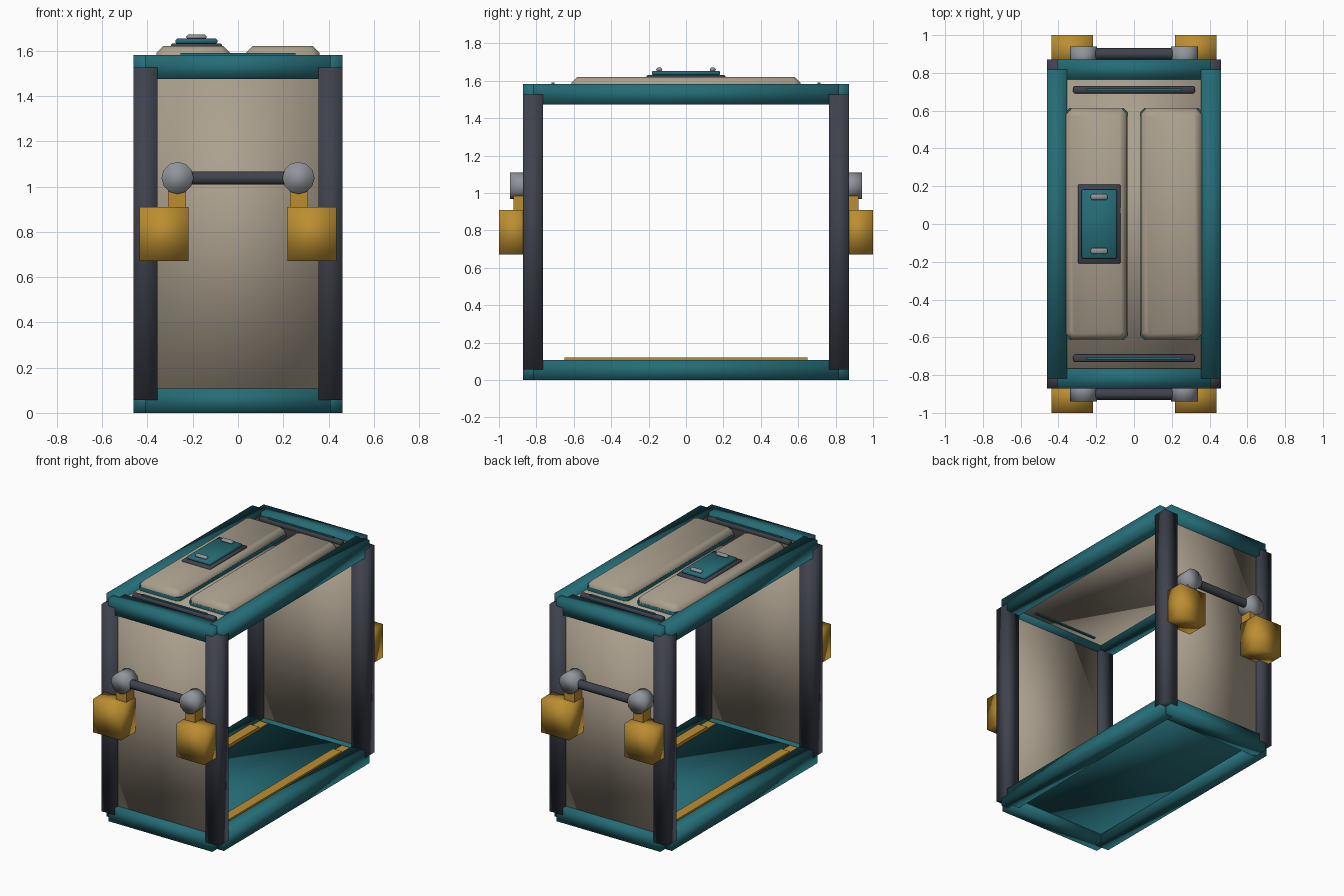
import bpy, bmesh, math
from mathutils import Matrix

if "Cube" in bpy.data.objects:
    bpy.data.objects.remove(bpy.data.objects["Cube"])


def material(name, rgb):
    m = bpy.data.materials.new(name)
    m.diffuse_color = (*rgb, 1)
    m.use_nodes = True
    m.node_tree.nodes["Principled BSDF"].inputs["Base Color"].default_value = m.diffuse_color
    return m


TEAL = material("teal", (0.018, 0.15, 0.18))
BEIGE = material("beige", (0.41, 0.352, 0.27))
DARK = material("charcoal", (0.05, 0.055, 0.075))
GOLD = material("ochre", (0.50, 0.27, 0.03))
SILVER = material("grey metal", (0.28, 0.30, 0.33))


def finish(name, bm, mat, angle):
    me = bpy.data.meshes.new(name)
    bmesh.ops.recalc_face_normals(bm, faces=bm.faces)
    bm.to_mesh(me)
    bm.free()
    me.materials.append(mat)
    ob = bpy.data.objects.new(name, me)
    bpy.context.collection.objects.link(ob)
    bpy.ops.object.select_all(action='DESELECT')
    ob.select_set(True)
    bpy.context.view_layer.objects.active = ob
    bpy.ops.object.shade_smooth_by_angle(angle=math.radians(angle))
    return ob


def direction(edge):
    return (edge.verts[1].co - edge.verts[0].co).normalized()


def box(name, mat, x, y, z, bevel=0.0, along=None, angle=50, crown=0.0):
    """Box from (min, max) ranges. along: chamfer only the edges on that axis.
    crown: afterwards chamfer the rim of the top face."""
    bm = bmesh.new()
    bmesh.ops.create_cube(bm, size=1)
    for v in bm.verts:
        for i, r in enumerate((x, y, z)):
            v.co[i] = r[0] if v.co[i] < 0 else r[1]
    if bevel:
        edges = [e for e in bm.edges if along is None or abs(direction(e)[along]) > 0.9]
        bmesh.ops.bevel(bm, geom=edges, offset=bevel, segments=1, affect='EDGES')
    if crown:
        rim = [e for e in bm.edges if all(v.co.z > z[1] - 1e-4 for v in e.verts)]
        bmesh.ops.bevel(bm, geom=rim, offset=crown, segments=1, affect='EDGES')
    return finish(name, bm, mat, angle)


def cylinder(name, mat, centre, radius, depth, axis, sides, angle):
    bm = bmesh.new()
    rot = Matrix.Rotation(math.pi / 2, 4, axis)
    bmesh.ops.create_cone(bm, cap_ends=True, segments=sides, radius1=radius,
                          radius2=radius, depth=depth,
                          matrix=Matrix.Translation(centre) @ rot)
    return finish(name, bm, mat, angle)


def span(s, a, b):
    return tuple(sorted((s * a, s * b)))


# Frame: square teal beams and charcoal posts, each ending at its neighbours' centre lines
for level, z in (("bottom", (0, 0.108)), ("top", (1.474, 1.582))):
    for s, side in ((-1, "left"), (1, "right")):
        box(f"{level}_{side}_beam", TEAL, span(s, 0.355, 0.461), (-0.817, 0.817), z, angle=180)
    for s, side in ((-1, "front"), (1, "back")):
        box(f"{level}_{side}_beam", TEAL, (-0.408, 0.408), span(s, 0.765, 0.871), z, angle=180)
for sx, sn in ((-1, "left"), (1, "right")):
    for sy, fn in ((-1, "front"), (1, "back")):
        box(f"{fn}_{sn}_post", DARK, span(sx, 0.355, 0.4613), span(sy, 0.765, 0.8713),
            (0.056, 1.526), angle=180)

# Floor with two runner strips, each a low strip with a raised middle
box("floor", TEAL, (-0.40, 0.40), (-0.82, 0.82), (0.06, 0.098), angle=180)
for s, side in ((-1, "left"), (1, "right")):
    box(f"{side}_floor_strip", GOLD, span(s, 0.29, 0.36), (-0.75, 0.75), (0.09, 0.107))
    box(f"{side}_floor_strip_ridge", GOLD, span(s, 0.29, 0.36), (-0.65, 0.65), (0.1, 0.12))

# Front, back and roof panels with softly blended shading
for s, side in ((-1, "front"), (1, "back")):
    box(f"{side}_panel", BEIGE, (-0.40, 0.40), span(s, 0.80, 0.838), (0.05, 1.53), angle=180)
box("roof_panel", BEIGE, (-0.40, 0.40), (-0.82, 0.82), (1.508, 1.556), angle=180)

# Roof pads on thin teal bases
for s, side in ((-1, "left"), (1, "right")):
    box(f"{side}_pad_base", TEAL, span(s, 0.035, 0.361), (-0.612, 0.612), (1.55, 1.582), 0.02, 2)
    box(f"{side}_roof_pad", BEIGE, span(s, 0.036, 0.36), (-0.612, 0.612), (1.57, 1.621),
        0.03, 2, 60, 0.03)

# Roof slots, passing through to the ceiling
for s, side in ((-1, "front"), (1, "back")):
    box(f"{side}_slot_frame", DARK, (-0.322, 0.322), span(s, 0.692, 0.73), (1.55, 1.582), 0.006)
    box(f"{side}_slot_core", TEAL, (-0.255, 0.255), span(s, 0.704, 0.718), (1.5, 1.59))

# Hatch on the left pad
box("hatch_frame", DARK, (-0.297, -0.071), (-0.21, 0.21), (1.612, 1.632), 0.006)
box("hatch_cover", TEAL, (-0.277, -0.091), (-0.183, 0.183), (1.63, 1.653), 0.007)
for s, side in ((-1, "front"), (1, "back")):
    box(f"{side}_hatch_tab", SILVER, (-0.229, -0.139), span(s, 0.127, 0.16), (1.65, 1.671), 0.008)

# Front and back handles with hanging ochre blocks
for sy, fn in ((-1, "front"), (1, "back")):
    cylinder(f"{fn}_handle_bar", DARK, (0, sy * 0.9, 1.038), 0.031, 0.52, 'Y', 10, 50)
    for sx, sn in ((-1, "left"), (1, "right")):
        cylinder(f"{fn}_{sn}_knob", SILVER, (sx * 0.267, sy * 0.885, 1.038), 0.071, 0.11, 'X', 12, 180)
        box(f"{fn}_{sn}_stem", GOLD, span(sx, 0.23, 0.31), span(sy, 0.83, 0.923), (0.88, 1.0))
        box(f"{fn}_{sn}_block", GOLD, span(sx, 0.218, 0.436), span(sy, 0.835, 1.0),
            (0.672, 0.91), angle=180)
